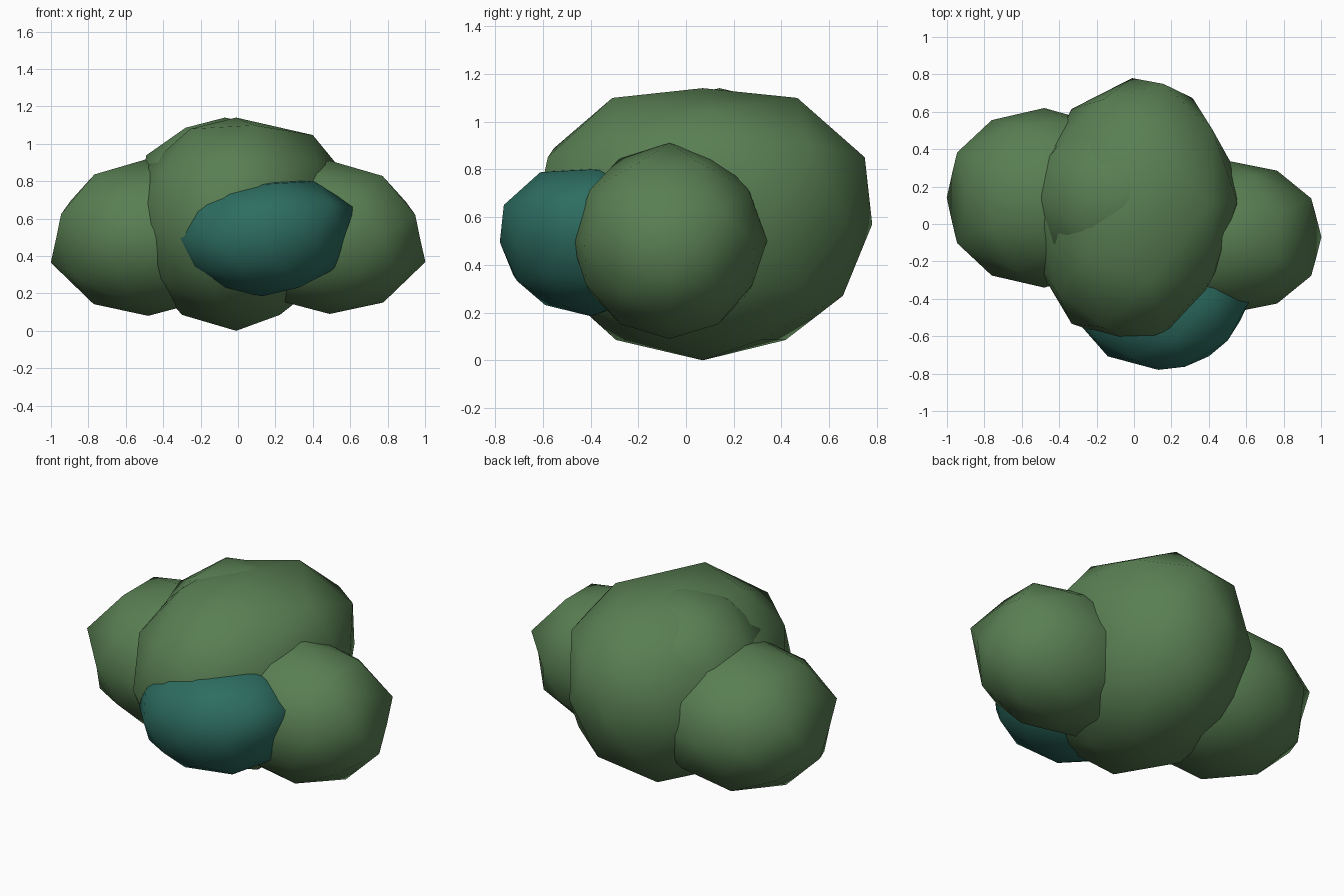
import bpy, bmesh, math
from mathutils import Matrix, Vector

if "Cube" in bpy.data.objects:
    bpy.data.objects.remove(bpy.data.objects["Cube"])


def make_material(name, color):
    mat = bpy.data.materials.new(name)
    mat.diffuse_color = (*color, 1.0)
    mat.use_nodes = True
    mat.node_tree.nodes["Principled BSDF"].inputs["Base Color"].default_value = mat.diffuse_color
    return mat


leaf_green = make_material("leaf_green", (0.100, 0.212, 0.086))
leaf_teal = make_material("leaf_teal", (0.026, 0.152, 0.118))


def swell_top(co, swell, lean, drop):
    """Widen the upper half, more so towards +x; drop lowers its +x shoulder."""
    x, y, z = co
    if 0.2 < z < 0.95:
        co = co * (1 + swell + lean * x)
        if drop and x > 0.4 and z > 0.75:
            co = Vector((co.x * 1.27, co.y, co.z * 0.88))
    return co


def blunt_side(co):
    """Flatten the outer (-x) end of a side ball."""
    x, y, z = co
    if x > -0.3:
        return co
    if abs(z) < 0.1:                      # equator
        k = (0.93, 0.93, 1) if x < -0.8 else (0.86, 1.07, 1)
    elif z < -0.4:                        # lower rings
        k = (1.05, 1, 0.72) if z > -0.5 else (1, 1, 1)
    elif z < 0.5:                         # upper main ring
        k = (1.16, 0.96, 0.66)
    elif z < 0.6:
        k = (0.88, 1, 0.88)
    else:                                 # ring under the top
        k = (1.22, 1, 0.94)
    return Vector((x * k[0], y * k[1], z * k[2]))


def clump(name, center, radii, mat, swell=0.0, lean=0.0, drop=False,
          blunt=False, turn=0, shear=0.0):
    bm = bmesh.new()
    bmesh.ops.create_icosphere(bm, subdivisions=2, radius=1.0)
    spin = Matrix.Rotation(math.radians(turn), 3, 'Z')
    for v in bm.verts:
        co = blunt_side(v.co.copy()) if blunt else swell_top(v.co.copy(), swell, lean, drop)
        co = spin @ co
        co.y += shear * co.x
        v.co = Vector(c + r * p for c, r, p in zip(center, radii, co))
    for f in bm.faces:
        f.smooth = True
    mesh = bpy.data.meshes.new(name)
    bm.to_mesh(mesh)
    bm.free()
    mesh.materials.append(mat)
    obj = bpy.data.objects.new(name, mesh)
    bpy.context.collection.objects.link(obj)
    return obj


# Large central mass and the bulge showing on its upper left
clump("bush_center", (-0.01, 0.07, 0.57), (0.55, 0.71, 0.57), leaf_green,
      swell=0.08, lean=0.07, drop=True, shear=0.07)
clump("bush_crown", (-0.07, 0.14, 0.70), (0.48, 0.46, 0.44), leaf_green, swell=0.03)

# Side masses, the right one turned half around
clump("bush_left", (-0.48, 0.14, 0.50), (0.555, 0.48, 0.42), leaf_green, blunt=True)
clump("bush_right", (0.49, -0.07, 0.50), (0.545, 0.41, 0.41), leaf_green, blunt=True, turn=180)

# Teal mass at the front
clump("bush_front", (0.13, -0.40, 0.495), (0.46, 0.38, 0.31), leaf_teal, swell=0.09, lean=0.12)
